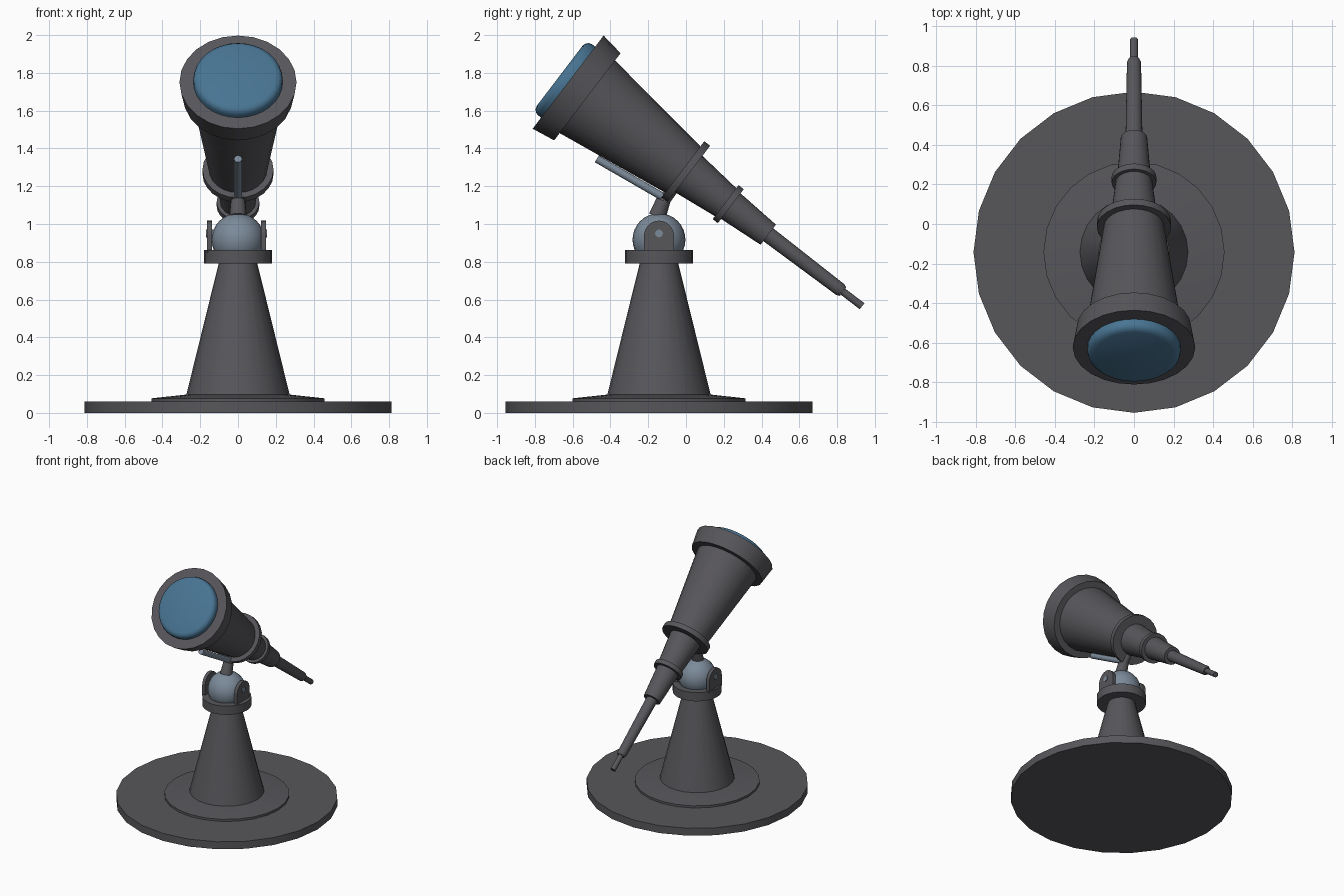
import bpy, bmesh, math
from mathutils import Vector, Matrix

if "Cube" in bpy.data.objects:
    bpy.data.objects.remove(bpy.data.objects["Cube"])


def material(name, rgb):
    m = bpy.data.materials.new(name)
    m.diffuse_color = (*rgb, 1)
    m.use_nodes = True
    m.node_tree.nodes["Principled BSDF"].inputs["Base Color"].default_value = m.diffuse_color
    return m


GREY = material("dark grey metal", (0.095, 0.092, 0.102))
STEEL = material("blue grey steel", (0.20, 0.255, 0.32))
GLASS = material("blue glass", (0.065, 0.175, 0.29))


def finish(name, bm, mat):
    bmesh.ops.recalc_face_normals(bm, faces=bm.faces)
    me = bpy.data.meshes.new(name)
    bm.to_mesh(me)
    bm.free()
    ob = bpy.data.objects.new(name, me)
    bpy.context.collection.objects.link(ob)
    me.materials.append(mat)
    bpy.context.view_layer.objects.active = ob
    bpy.ops.object.select_all(action='DESELECT')
    ob.select_set(True)
    bpy.ops.object.shade_smooth_by_angle(angle=math.radians(32))
    return ob


def lathe(name, profile, origin, axis, mat, sides=24):
    """Closed solid of revolution; profile = (distance along axis, radius)."""
    axis = Vector(axis).normalized()
    side = Vector((1, 0, 0)) if abs(axis.x) < 0.9 else Vector((0, 1, 0))
    up = axis.cross(side)
    bm = bmesh.new()
    rings = []
    for s, r in profile:
        rings.append([bm.verts.new(Vector(origin) + axis * s + r * (
            side * math.cos(2 * math.pi * i / sides) + up * math.sin(2 * math.pi * i / sides)))
            for i in range(sides)])
    for a, b in zip(rings, rings[1:]):
        for i in range(sides):
            j = (i + 1) % sides
            bm.faces.new((a[i], a[j], b[j], b[i]))
    bm.faces.new(rings[0])
    bm.faces.new(rings[-1])
    return finish(name, bm, mat)


def rod(name, a, b, r0, r1, mat, sides=16):
    d = Vector(b) - Vector(a)
    return lathe(name, [(0, r0), (d.length, r1)], a, d, mat, sides)


# Stand: all turned around a vertical axis
CY = -0.143
FOOT, Z = (0, CY, 0), (0, 0, 1)
lathe("base_disc", [(0, 0.812), (0.06, 0.812)], FOOT, Z, GREY)
lathe("base_step", [(0.055, 0.458), (0.077, 0.458), (0.105, 0.2)], FOOT, Z, GREY)
lathe("pedestal", [(0.09, 0.275), (0.80, 0.1)], FOOT, Z, GREY)
lathe("collar", [(0.792, 0.18), (0.862, 0.18)], FOOT, Z, GREY)

# Ball joint
bm = bmesh.new()
bmesh.ops.create_uvsphere(bm, u_segments=24, v_segments=16, radius=0.14,
                          matrix=Matrix.Translation((0, CY, 0.917)))
finish("pivot_ball", bm, STEEL)

# Arched side brackets with pins
for label, x0, x1 in (("left", -0.164, -0.138), ("right", 0.122, 0.148)):
    outline = [(-0.08, 0.85)]
    outline += [(-0.08 * math.cos(math.pi * i / 12), 0.935 + 0.083 * math.sin(math.pi * i / 12))
                for i in range(13)]
    outline += [(0.08, 0.85)]
    bm = bmesh.new()
    face = bm.faces.new([bm.verts.new((x0, CY + y, z)) for y, z in outline])
    ext = bmesh.ops.extrude_face_region(bm, geom=[face])
    bmesh.ops.translate(bm, vec=(x1 - x0, 0, 0),
                        verts=[v for v in ext["geom"] if isinstance(v, bmesh.types.BMVert)])
    finish(label + "_bracket", bm, GREY)
    rod(label + "_pin", (x0 - 0.006, CY, 0.95), (x1 + 0.006, CY, 0.95), 0.021, 0.021, STEEL, 12)

# Neck from ball to tube, and the aiming handle
rod("neck_socket", (0, -0.152, 1.04), (0, -0.12, 1.125), 0.046, 0.038, GREY)
rod("neck_rod", (0, -0.14, 1.085), (0, -0.02, 1.26), 0.03, 0.03, GREY)
rod("aiming_handle", (0, -0.472, 1.345), (0, -0.125, 1.145), 0.021, 0.021, STEEL)

# Telescope: turned around the tilted optical axis, starting at the front rim
FRONT, AXIS = (0, -0.624, 1.751), (0, 0.795, -0.606)
PARTS = {
    "front_hood": [(0, 0.31), (0.128, 0.29)],
    "main_tube": [(0.12, 0.243), (0.77, 0.153)],
    "large_ring": [(0.763, 0.188), (0.802, 0.188)],
    "middle_tube": [(0.79, 0.122), (1.06, 0.092)],
    "small_ring": [(1.048, 0.113), (1.083, 0.113)],
    "rear_tube": [(1.07, 0.086), (1.332, 0.067)],
    "draw_tube": [(1.32, 0.043), (1.79, 0.036), (1.81, 0.036), (1.83, 0.028)],
    "eyepiece": [(1.82, 0.02), (1.957, 0.02)],
}
for name, profile in PARTS.items():
    lathe(name, profile, FRONT, AXIS, GREY)

# Lens: a thick disc with a rounded edge
lathe("front_lens", [(0.02, 0.236), (-0.022, 0.236), (-0.038, 0.231), (-0.05, 0.219), (-0.056, 0.2)],
      FRONT, AXIS, GLASS, 32)
